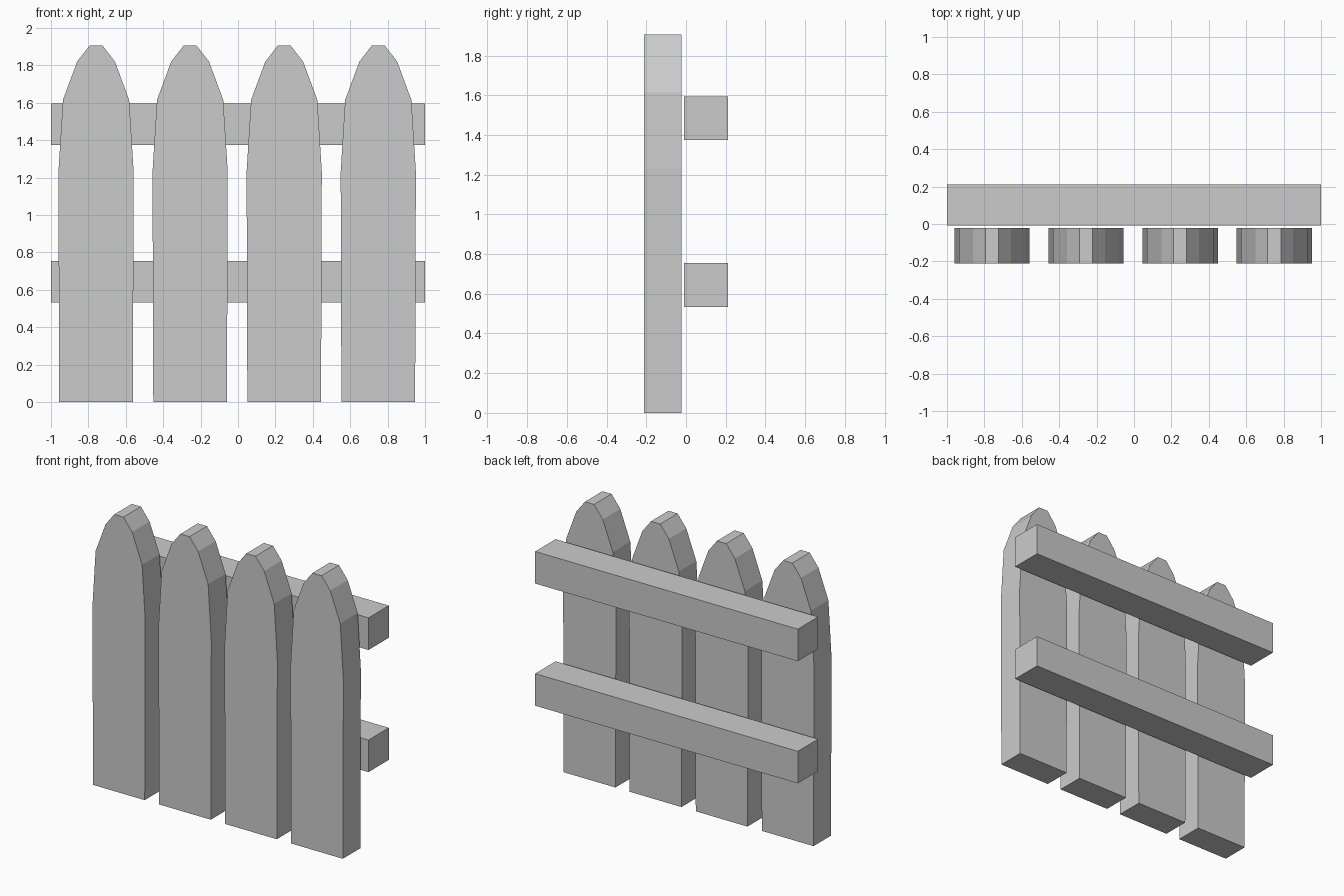
import bpy, bmesh

if "Cube" in bpy.data.objects:
    bpy.data.objects.remove(bpy.data.objects["Cube"])


def extrude_profile(name, points, offset, depth):
    """Extrude a closed outline by the vector depth, starting at offset."""
    bm = bmesh.new()
    face = bm.faces.new([bm.verts.new(p) for p in points])
    ext = bmesh.ops.extrude_face_region(bm, geom=[face])
    new = [g for g in ext["geom"] if isinstance(g, bmesh.types.BMVert)]
    bmesh.ops.translate(bm, verts=new, vec=depth)
    bmesh.ops.recalc_face_normals(bm, faces=bm.faces)
    mesh = bpy.data.meshes.new(name)
    bm.to_mesh(mesh)
    bm.free()
    obj = bpy.data.objects.new(name, mesh)
    obj.location = offset
    bpy.context.collection.objects.link(obj)
    return obj


# Pickets: half outline (half width, height), mirrored about the centre line
half = [(0.197, 0.0), (0.201, 1.23), (0.177, 1.615), (0.101, 1.82), (0.035, 1.905)]
outline = [(w, 0, z) for w, z in half] + [(-w, 0, z) for w, z in reversed(half)]
for i in range(4):
    extrude_profile(f"picket_{i + 1}", outline, (-0.759 + 0.503 * i, -0.212, 0), (0, 0.19, 0))

# Rails: square bars running the full width behind the pickets
section = [(0, -0.009, 0), (0, 0.212, 0), (0, 0.212, 0.221), (0, -0.009, 0.221)]
for name, z in (("lower_rail", 0.533), ("upper_rail", 1.374)):
    extrude_profile(name, section, (-1, 0, z), (2, 0, 0))
